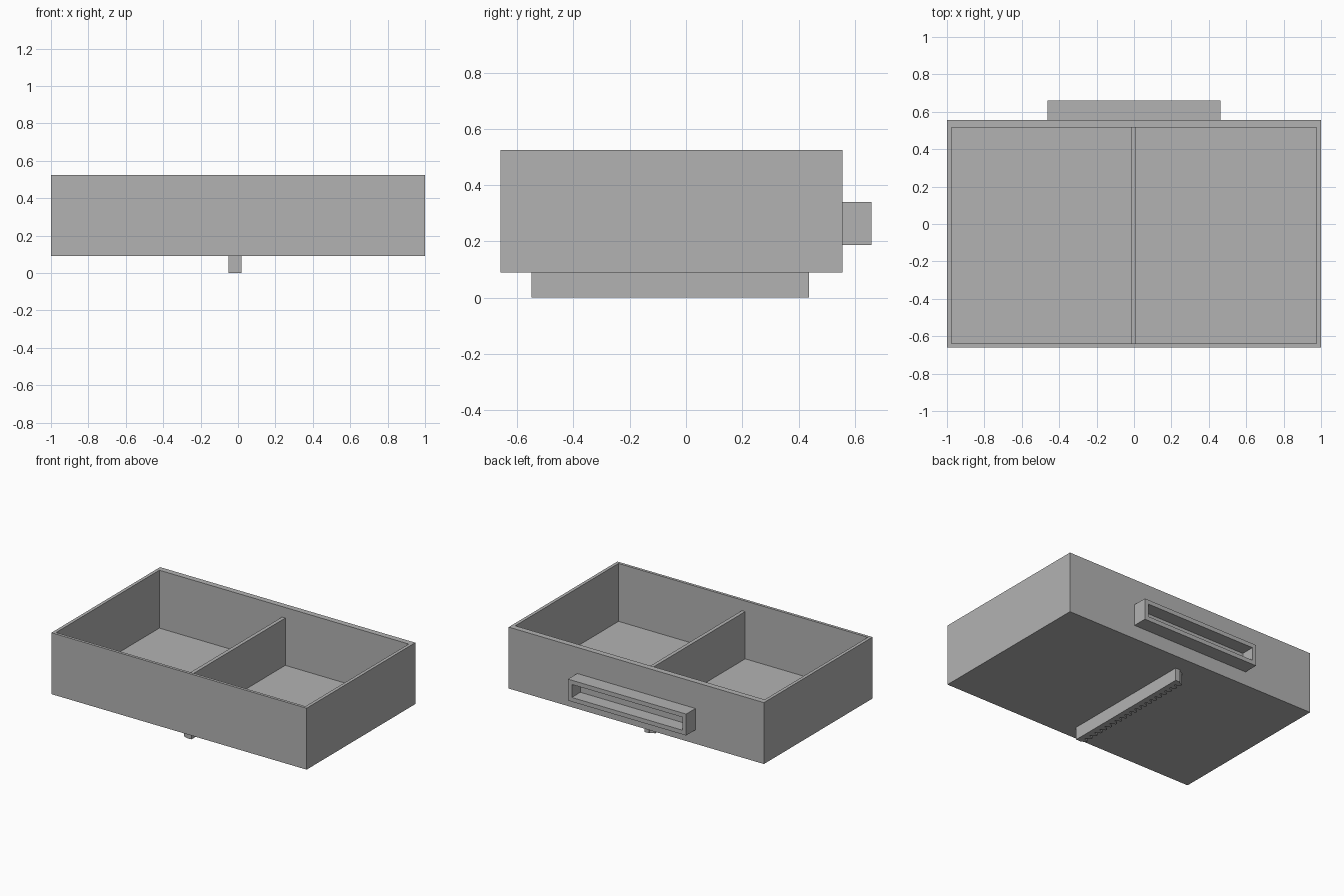
import bpy
import bmesh

cube = bpy.data.objects.get("Cube")
if cube:
    bpy.data.objects.remove(cube, do_unlink=True)

grey = bpy.data.materials.new("plain_grey")
grey.use_nodes = True
colour = (0.45, 0.45, 0.45, 1)
grey.diffuse_color = colour
grey.node_tree.nodes["Principled BSDF"].inputs["Base Color"].default_value = colour


def skin(name, rings):
    """Join matching rings of points with faces and cap the first and last."""
    bm = bmesh.new()
    loops = [[bm.verts.new(p) for p in ring] for ring in rings]
    n = len(loops[0])
    for a, b in zip(loops, loops[1:]):
        for i in range(n):
            j = (i + 1) % n
            bm.faces.new((a[i], a[j], b[j], b[i]))
    bm.faces.new(loops[0])
    bm.faces.new(loops[-1])
    bmesh.ops.recalc_face_normals(bm, faces=bm.faces)
    mesh = bpy.data.meshes.new(name)
    bm.to_mesh(mesh)
    bm.free()
    mesh.materials.append(grey)
    obj = bpy.data.objects.new(name, mesh)
    bpy.context.collection.objects.link(obj)
    return obj


def rect_xy(x0, x1, y0, y1, z):
    return [(x0, y0, z), (x1, y0, z), (x1, y1, z), (x0, y1, z)]


def rect_xz(x0, x1, z0, z1, y):
    return [(x0, y, z0), (x1, y, z0), (x1, y, z1), (x0, y, z1)]


# Open tray with a thicker back wall
BOTTOM, FLOOR, RIM = 0.09, 0.115, 0.525
FRONT, BACK = -0.66, 0.556
outer = (-1, 1, FRONT, BACK)
inner = (-0.977, 0.977, -0.64, 0.515)
skin("drawer_tray", [rect_xy(*outer, BOTTOM), rect_xy(*outer, RIM),
                     rect_xy(*inner, RIM), rect_xy(*inner, FLOOR)])

# Divider, a little lower than the rim
divider = (-0.016, 0.01, -0.645, 0.52)
skin("divider", [rect_xy(*divider, FLOOR - 0.01), rect_xy(*divider, 0.45)])

# Recessed handle on the back wall
x0, x1, z0, z1, edge = -0.463, 0.463, 0.188, 0.34, 0.03
opening = (x0 + edge, x1 - edge, z0 + edge, z1 - edge)
skin("handle", [rect_xz(x0, x1, z0, z1, BACK - 0.005), rect_xz(x0, x1, z0, z1, 0.66),
                rect_xz(*opening, 0.66), rect_xz(*opening, BACK + 0.008)])

# Toothed rail under the tray, teeth pointing to -x
TEETH, START, END = 20, -0.55, 0.438
ROOT, TIP, SIDE = -0.016, -0.05, 0.02
pitch = (END - START) / TEETH
profile = [(SIDE, END), (SIDE, START)]
for i in range(TEETH):
    y = START + i * pitch
    profile += [(ROOT, y), (TIP, y + pitch * 0.3),
                (TIP, y + pitch * 0.55), (ROOT, y + pitch * 0.85)]
profile.append((ROOT, END))
skin("toothed_rail", [[(x, y, z) for x, y in profile] for z in (0, BOTTOM + 0.005)])
